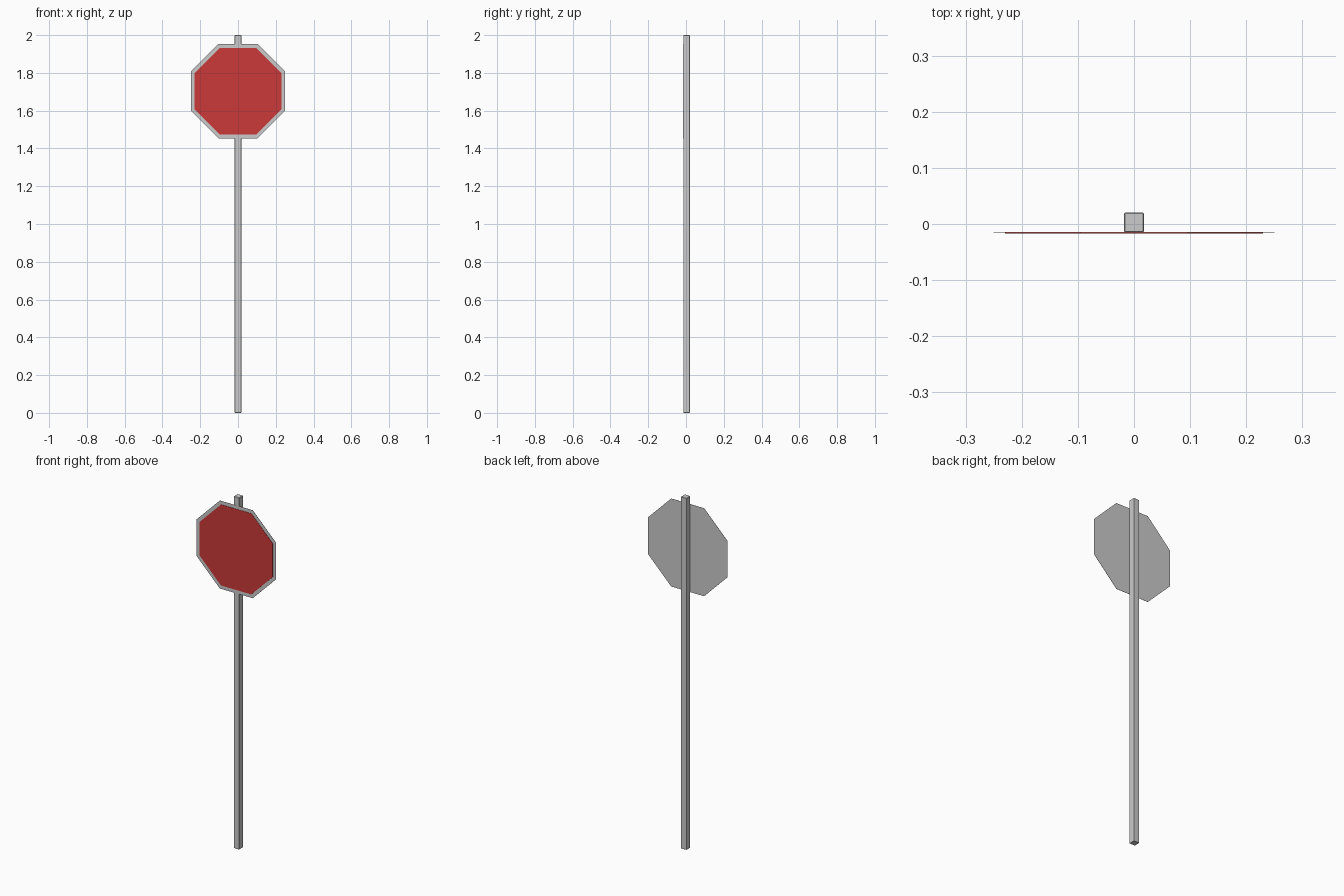
import bpy, math

if "Cube" in bpy.data.objects:
    bpy.data.objects.remove(bpy.data.objects["Cube"])

def octagon(name, apothem, y_front, y_back, z):
    """Upright octagonal plate with flat edges at top, bottom and sides."""
    bpy.ops.mesh.primitive_cylinder_add(
        vertices=8, radius=apothem / math.cos(math.pi / 8),
        depth=y_back - y_front, location=(0, 0, 0))
    ob = bpy.context.object
    ob.name = name
    ob.rotation_euler = (0, 0, math.pi / 8)
    bpy.ops.object.transform_apply(location=False, rotation=True, scale=False)
    ob.rotation_euler = (math.pi / 2, 0, 0)
    ob.location = (0, (y_front + y_back) / 2, z)
    return ob

# square metal post with slightly broken edges
bpy.ops.mesh.primitive_cube_add(size=1, location=(0, 0.003, 1))
post = bpy.context.object
post.name = "post"
post.scale = (0.035, 0.035, 2)
bpy.ops.object.transform_apply(location=False, rotation=False, scale=True)
bevel = post.modifiers.new("edge_bevel", 'BEVEL')
bevel.width = 0.0015
bevel.segments = 1

# grey backing plate, visible as a rim around the red face
octagon("sign_plate", 0.25, -0.0155, -0.0145, 1.703)

# red sign face
face = octagon("sign_face", 0.23, -0.0170, -0.0155, 1.703)
red = bpy.data.materials.new("red")
red.diffuse_color = (0.6, 0.04, 0.04, 1)
red.use_nodes = True
red.node_tree.nodes["Principled BSDF"].inputs["Base Color"].default_value = red.diffuse_color
face.data.materials.append(red)
